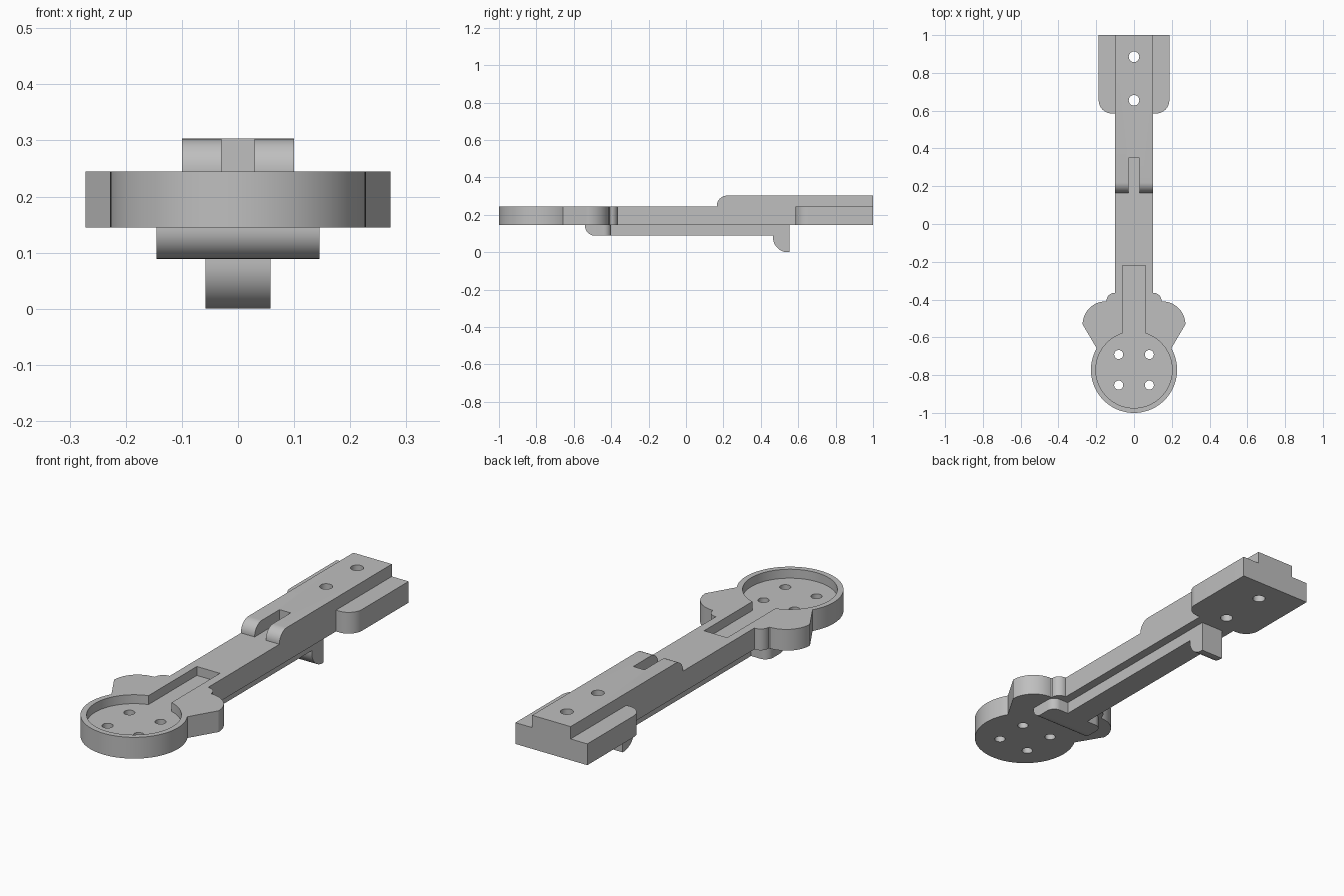
import bpy, bmesh
from math import cos, sin, radians
from mathutils import Vector

cube = bpy.data.objects.get("Cube")
if cube:
    bpy.data.objects.remove(cube)

grey = bpy.data.materials.new("plain grey")
grey.use_nodes = True
GREY = (0.52, 0.52, 0.52, 1)
grey.diffuse_color = GREY
grey.node_tree.nodes["Principled BSDF"].inputs["Base Color"].default_value = GREY


def arc(cx, cy, r, start, end, steps=12):
    """Points along a circular arc, angles in degrees."""
    angles = [radians(start + (end - start) * i / steps) for i in range(steps + 1)]
    return [(cx + r * cos(a), cy + r * sin(a)) for a in angles]


def mirrored(half):
    """Close a right-hand outline with its mirror image."""
    return half + [(-x, y) for x, y in reversed(half) if x > 1e-4]


def rect(w, y0, y1):
    return [(-w, y0), (w, y0), (w, y1), (-w, y1)]


def extrude(name, outline, low, high, axis="z"):
    """Extrude an outline: (x, y) along z, or (y, z) along x."""
    def place(a, b):
        return (a, b, low) if axis == "z" else (low, a, b)
    bm = bmesh.new()
    base = bm.faces.new([bm.verts.new(place(a, b)) for a, b in outline])
    grown = bmesh.ops.extrude_face_region(bm, geom=[base])["geom"]
    shift = Vector((0, 0, high - low) if axis == "z" else (high - low, 0, 0))
    verts = [v for v in grown if isinstance(v, bmesh.types.BMVert)]
    bmesh.ops.translate(bm, verts=verts, vec=shift)
    bmesh.ops.recalc_face_normals(bm, faces=bm.faces)
    mesh = bpy.data.meshes.new(name)
    bm.to_mesh(mesh)
    bm.free()
    mesh.materials.append(grey)
    obj = bpy.data.objects.new(name, mesh)
    bpy.context.collection.objects.link(obj)
    return obj


def cut(obj, cutters):
    """Subtract each cutter in turn and keep the finished mesh."""
    for cutter in cutters:
        cutter.hide_render = True
        mod = obj.modifiers.new("cut", "BOOLEAN")
        mod.operation, mod.solver, mod.object = "DIFFERENCE", "EXACT", cutter
    bpy.context.view_layer.update()
    graph = bpy.context.evaluated_depsgraph_get()
    mesh = bpy.data.meshes.new_from_object(obj.evaluated_get(graph))
    obj.modifiers.clear()
    obj.data = mesh
    for cutter in cutters:
        bpy.data.objects.remove(cutter)


def drill(x, y, r):
    return extrude("drill", arc(x, y, r, 0, 345, 23), -0.1, 0.5)


def mount_holes():
    return [drill(0, y, 0.028) for y in (0.655, 0.885)]


BOTTOM, TOP, RAIL_TOP, RIB_LOW = 0.145, 0.245, 0.303, 0.089
ARM, RIB, MOUNT_Y = 0.1, 0.058, -0.772

# Main plate: end block, arm, side wings and round motor mount
half = ([(0.187, 1)] + arc(0.117, 0.655, 0.07, 0, -90)
        + [(ARM, 0.585)] + [(ARM, -0.365)] + arc(0.105, -0.405, 0.04, 90, 0)
        + arc(0.15, -0.532, 0.122, 90, 0, 16)
        + arc(0, MOUNT_Y, 0.228, 30, -90, 32))
plate = extrude("arm_plate", mirrored(half), BOTTOM, TOP)

# Recessed motor pocket with its wire channel, and the screw holes
FLOOR = 0.203
pocket_half = [(0.06, -0.22)] + arc(0, MOUNT_Y, 0.202, 72.7, -90, 40)
pocket = extrude("pocket", mirrored(pocket_half), FLOOR, 0.4)
screws = [drill(sx * 0.081, MOUNT_Y + sy * 0.081, 0.024)
          for sx in (-1, 1) for sy in (-1, 1)]
cut(plate, [pocket] + screws + mount_holes())

# Raised rail with rounded nose and central slot
nose = arc(0.22, RAIL_TOP - 0.055, 0.055, 180, 90)
rail = extrude("top_rail", [(1, TOP), (0.165, TOP)] + nose + [(1, RAIL_TOP)],
               -ARM, ARM, "x")
slot = extrude("slot", rect(0.029, 0.1, 0.35), 0.2, 0.4)
cut(rail, [slot] + mount_holes())

# Underside rib ending in a downward hook
hook = ([(-0.42, BOTTOM), (-0.42, RIB_LOW), (0.465, RIB_LOW)]
        + arc(0.545, 0.08, 0.08, 180, 270) + [(0.553, 0), (0.553, BOTTOM)])
extrude("under_rib", hook, -RIB, RIB, "x")

# Cross bar at the front of the rib, rounded along its lower front edge
bar = ([(-0.4, BOTTOM), (-0.54, BOTTOM)]
       + arc(-0.488, RIB_LOW + 0.052, 0.052, 180, 270) + [(-0.4, RIB_LOW)])
cross_bar = extrude("cross_bar", bar, -0.145, 0.145, "x")
bm = bmesh.new()
bm.from_mesh(cross_bar.data)
corners = [e for e in bm.edges if all(v.co.y > -0.41 for v in e.verts)
           and abs(e.verts[0].co.z - e.verts[1].co.z) > 0.01]
bmesh.ops.bevel(bm, geom=corners, offset=0.04, segments=8, profile=0.5,
                affect="EDGES")
bm.to_mesh(cross_bar.data)
bm.free()

# Smooth the curved walls, keep the edges sharp
bpy.ops.object.select_all(action="DESELECT")
for name in ("arm_plate", "top_rail", "under_rib", "cross_bar"):
    obj = bpy.data.objects[name]
    obj.select_set(True)
    bpy.context.view_layer.objects.active = obj
bpy.ops.object.shade_smooth_by_angle(angle=radians(30))
